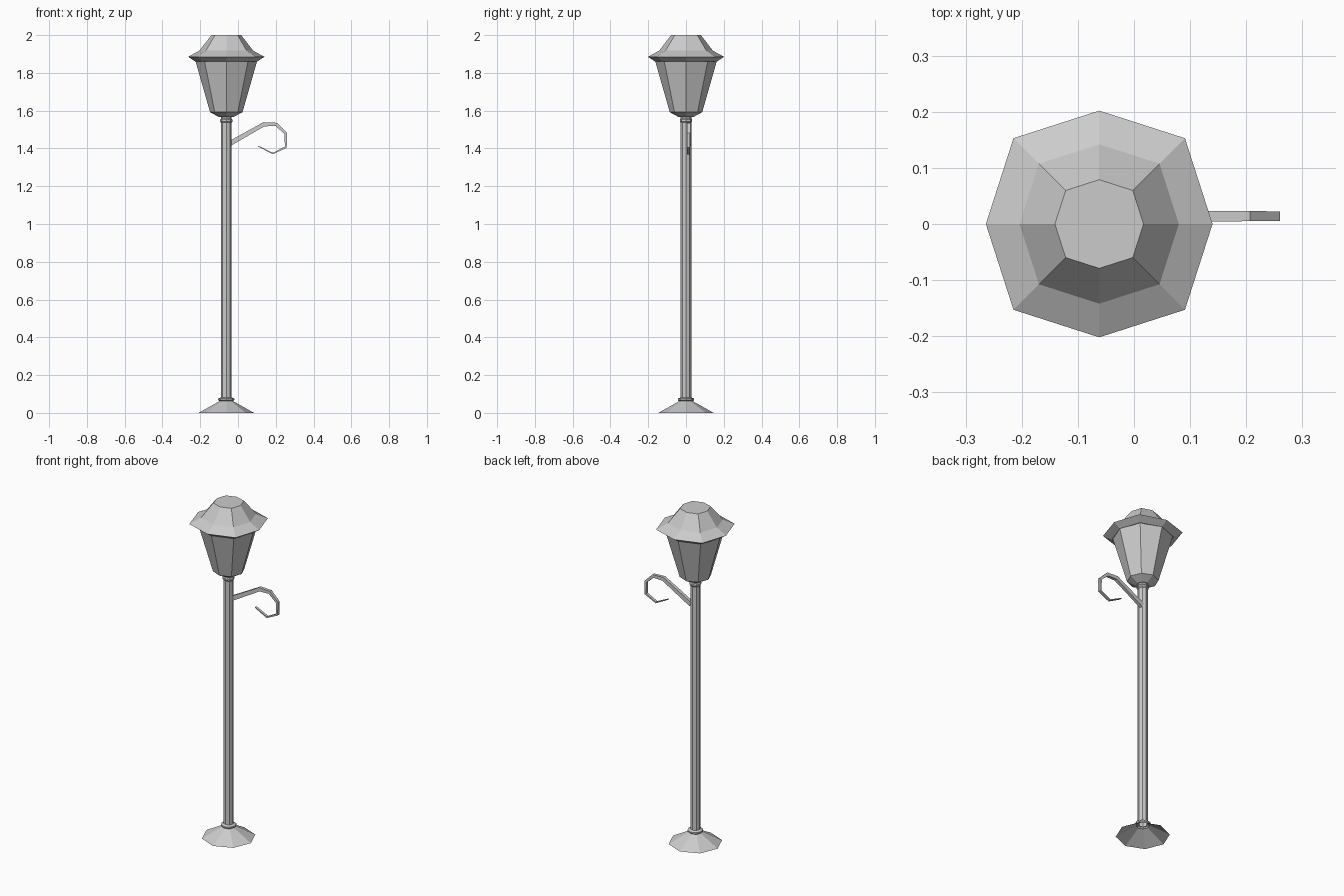
import bpy, bmesh, math
from mathutils import Vector

cube = bpy.data.objects.get("Cube")
if cube:
    bpy.data.objects.remove(cube, do_unlink=True)

AXIS_X = -0.062
SIDES = 8

metal = bpy.data.materials.new("grey_metal")
metal.use_nodes = True
grey = (0.6, 0.6, 0.6, 1)
metal.diffuse_color = grey
metal.node_tree.nodes["Principled BSDF"].inputs["Base Color"].default_value = grey


def finish(name, bm):
    bmesh.ops.recalc_face_normals(bm, faces=bm.faces)
    mesh = bpy.data.meshes.new(name)
    bm.to_mesh(mesh)
    bm.free()
    mesh.materials.append(metal)
    obj = bpy.data.objects.new(name, mesh)
    bpy.context.collection.objects.link(obj)
    return obj


def bridge(bm, rings):
    for low, high in zip(rings, rings[1:]):
        n = len(low)
        for i in range(n):
            j = (i + 1) % n
            bm.faces.new((low[i], low[j], high[j], high[i]))


def octagon_lathe(name, profile, diagonal=1.0, cap_top=False):
    """Eight-sided turning; diagonal scales the corners between the axes."""
    bm = bmesh.new()
    rings = []
    for radius, z in profile:
        ring = []
        for i in range(SIDES):
            a = math.tau * i / SIDES
            r = radius * (diagonal if i % 2 else 1)
            ring.append(bm.verts.new((AXIS_X + r * math.cos(a), r * math.sin(a), z)))
        rings.append(ring)
    bridge(bm, rings)
    if cap_top:
        bm.faces.new(rings[-1])
    return finish(name, bm)


def scroll(name, path, start, end, y):
    """Flat bar swept along an x-z path, tapering towards its tip."""
    bm = bmesh.new()
    points = [Vector((x, 0, z)) for x, z in path]
    rings = []
    last = len(points) - 1
    for i, p in enumerate(points):
        before = (p - points[max(i - 1, 0)]).normalized()
        after = (points[min(i + 1, last)] - p).normalized()
        t = (before + after).normalized()
        side = Vector((-t.z, 0, t.x))
        f = i / last
        thick = start + (end - start) * f
        depth = 0.010 - 0.003 * f
        rings.append([bm.verts.new(p + side * thick * s + Vector((0, y + depth * d, 0)))
                      for s, d in ((1, 1), (1, -1), (-1, -1), (-1, 1))])
    bridge(bm, rings)
    bm.faces.new(rings[0])
    bm.faces.new(rings[-1])
    return finish(name, bm)


# Hollow foot with its collar
octagon_lathe("base", [(0.147, 0), (0.036, 0.062), (0.043, 0.068),
                       (0.043, 0.076), (0.028, 0.082)])
# Pole and the ring under the lantern
octagon_lathe("post", [(0.028, 0.07), (0.028, 1.545)])
octagon_lathe("neck_ring", [(0.028, 1.537), (0.033, 1.543),
                            (0.033, 1.552), (0.028, 1.558), (0.028, 1.57)])
# Lantern body
octagon_lathe("lantern_body", [(0.028, 1.567), (0.04, 1.567),
                               (0.086, 1.592), (0.163, 1.862)])
# Flared roof with a flat top
octagon_lathe("roof", [(0.155, 1.86), (0.163, 1.86), (0.202, 1.885),
                       (0.142, 1.918), (0.079, 2.0)], 1.07, True)
# Curled side bracket
scroll("scroll_bracket", [(-0.045, 1.425), (0.137, 1.528), (0.203, 1.527),
                          (0.253, 1.48), (0.253, 1.407), (0.185, 1.373),
                          (0.107, 1.412)], 0.013, 0.002, 0.014)
